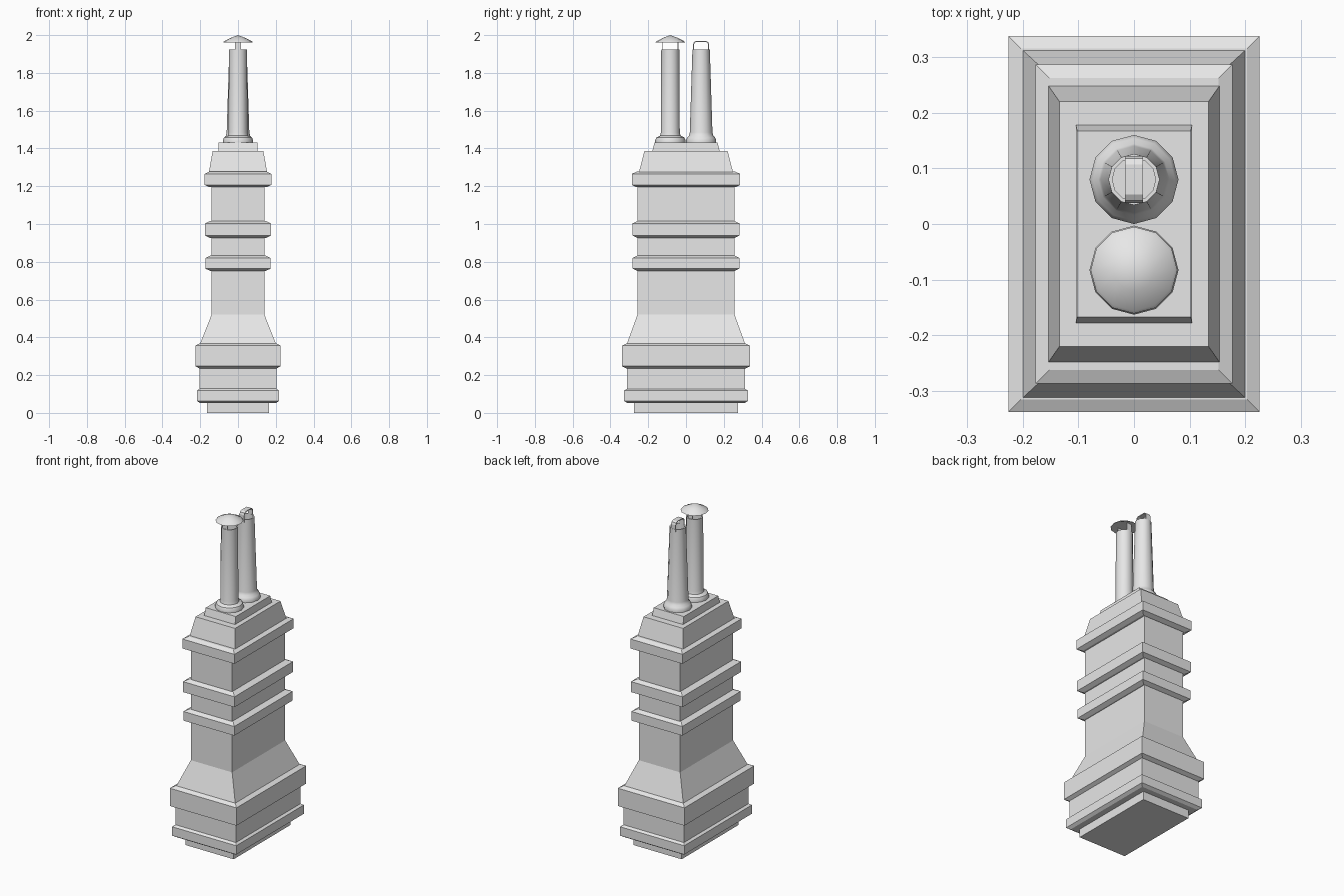
import bpy, bmesh, math

cube = bpy.data.objects.get("Cube")
if cube:
    bpy.data.objects.remove(cube, do_unlink=True)

GREY = bpy.data.materials.new("plain grey")
GREY.use_nodes = True
COLOUR = (0.8, 0.8, 0.8, 1)
GREY.diffuse_color = COLOUR
GREY.node_tree.nodes["Principled BSDF"].inputs["Base Color"].default_value = COLOUR


def finish(bm, name, smooth=False):
    bmesh.ops.remove_doubles(bm, verts=bm.verts, dist=0.00001)
    bmesh.ops.recalc_face_normals(bm, faces=bm.faces)
    mesh = bpy.data.meshes.new(name)
    bm.to_mesh(mesh)
    bm.free()
    mesh.materials.append(GREY)
    obj = bpy.data.objects.new(name, mesh)
    bpy.context.collection.objects.link(obj)
    if smooth:
        bpy.ops.object.select_all(action='DESELECT')
        obj.select_set(True)
        bpy.context.view_layer.objects.active = obj
        bpy.ops.object.shade_smooth_by_angle(angle=math.radians(35))
    return obj


def bridge(bm, a, b):
    for i in range(len(a)):
        j = (i + 1) % len(a)
        bm.faces.new((a[i], a[j], b[j], b[i]))


def loft(name, rings):
    """Stack of rectangles given as (half width, half depth, height)."""
    bm = bmesh.new()
    loops = [[bm.verts.new((sx * hx, sy * hy, z))
              for sx, sy in ((-1, -1), (1, -1), (1, 1), (-1, 1))]
             for hx, hy, z in rings]
    for a, b in zip(loops, loops[1:]):
        bridge(bm, a, b)
    bm.faces.new(loops[0])
    bm.faces.new(loops[-1])
    return finish(bm, name)


def band(name, hx, hy, z0, z1, inset=0.025, slope=0.012):
    """Projecting course with sloped upper and lower edges."""
    ix, iy = hx - inset, hy - inset
    return loft(name, [(ix, iy, z0), (hx, hy, z0 + slope),
                       (hx, hy, z1 - slope), (ix, iy, z1)])


def turned(name, y, profile, closed, sides=12):
    """Round part turned about a vertical axis from (radius, height) points."""
    bm = bmesh.new()
    verts = [bm.verts.new((r, y, z)) for r, z in profile]
    edges = [bm.edges.new(pair) for pair in zip(verts, verts[1:])]
    if closed:
        edges.append(bm.edges.new((verts[-1], verts[0])))
    bmesh.ops.spin(bm, geom=verts + edges, cent=(0, y, 0), axis=(0, 0, 1),
                   angle=math.tau, steps=sides, use_duplicate=False)
    return finish(bm, name, smooth=True)


def strap(name, y, path, half=0.016):
    """Thin metal strip following (depth, height) points."""
    bm = bmesh.new()
    rows = [[bm.verts.new((s * half, y + dy, z)) for s in (-1, 1)] for dy, z in path]
    for a, b in zip(rows, rows[1:]):
        bm.faces.new((a[0], a[1], b[1], b[0]))
    obj = finish(bm, name)
    mod = obj.modifiers.new("thickness", 'SOLIDIFY')
    mod.thickness = 0.005
    mod.offset = 0
    return obj


# Stack of masonry blocks
loft("footing", [(0.163, 0.275, 0), (0.163, 0.275, 0.06)])
loft("plinth", [(0.204, 0.313, 0.1), (0.204, 0.313, 0.25)])
loft("flared_shoulder", [(0.203, 0.315, 0.36), (0.14, 0.257, 0.52)])
loft("shaft", [(0.14, 0.257, 0.515), (0.14, 0.257, 1.22)])
loft("tapered_cap", [(0.155, 0.25, 1.27), (0.134, 0.22, 1.387)])
loft("top_slab", [(0.105, 0.18, 1.38), (0.102, 0.167, 1.431)])

# Projecting courses
band("base_band", 0.218, 0.328, 0.052, 0.13, 0.018)
band("plinth_band", 0.226, 0.338, 0.235, 0.368, 0.023)
band("lower_band", 0.173, 0.283, 0.752, 0.832)
band("middle_band", 0.175, 0.284, 0.927, 1.015)
band("upper_band", 0.177, 0.287, 1.195, 1.277)

# Pots with flared feet and hollow tops
FRONT, BACK, RIM = -0.083, 0.08, 1.925
for name, y, bottom, top in (("front_pot", FRONT, 0.05, 0.048),
                             ("back_pot", BACK, 0.06, 0.046)):
    wall = top - 0.007
    turned(name, y, [(0.08, 1.43), (0.08, 1.444), (0.074, 1.458), (bottom + 0.004, 1.468),
                     (bottom, 1.485), (top, RIM), (wall, RIM), (wall, 1.45),
                     (wall, 1.43)], True)

# Rain hat and its supports
turned("rain_hat", FRONT, [(0, 2.0), (0.037, 1.986), (0.073, 1.968),
                           (0.078, 1.962), (0.072, 1.961), (0, 1.985)], False)
for side in (-1, 1):
    strap("hat_support", FRONT, [(side * 0.04, 1.9), (side * 0.04, 1.972)])

# Arched strap over the back pot
half_arch = [(0.04, 1.88), (0.04, 1.95), (0.036, 1.961), (0.026, 1.967)]
strap("arched_strap", BACK, [(-y, z) for y, z in half_arch] + half_arch[::-1])
